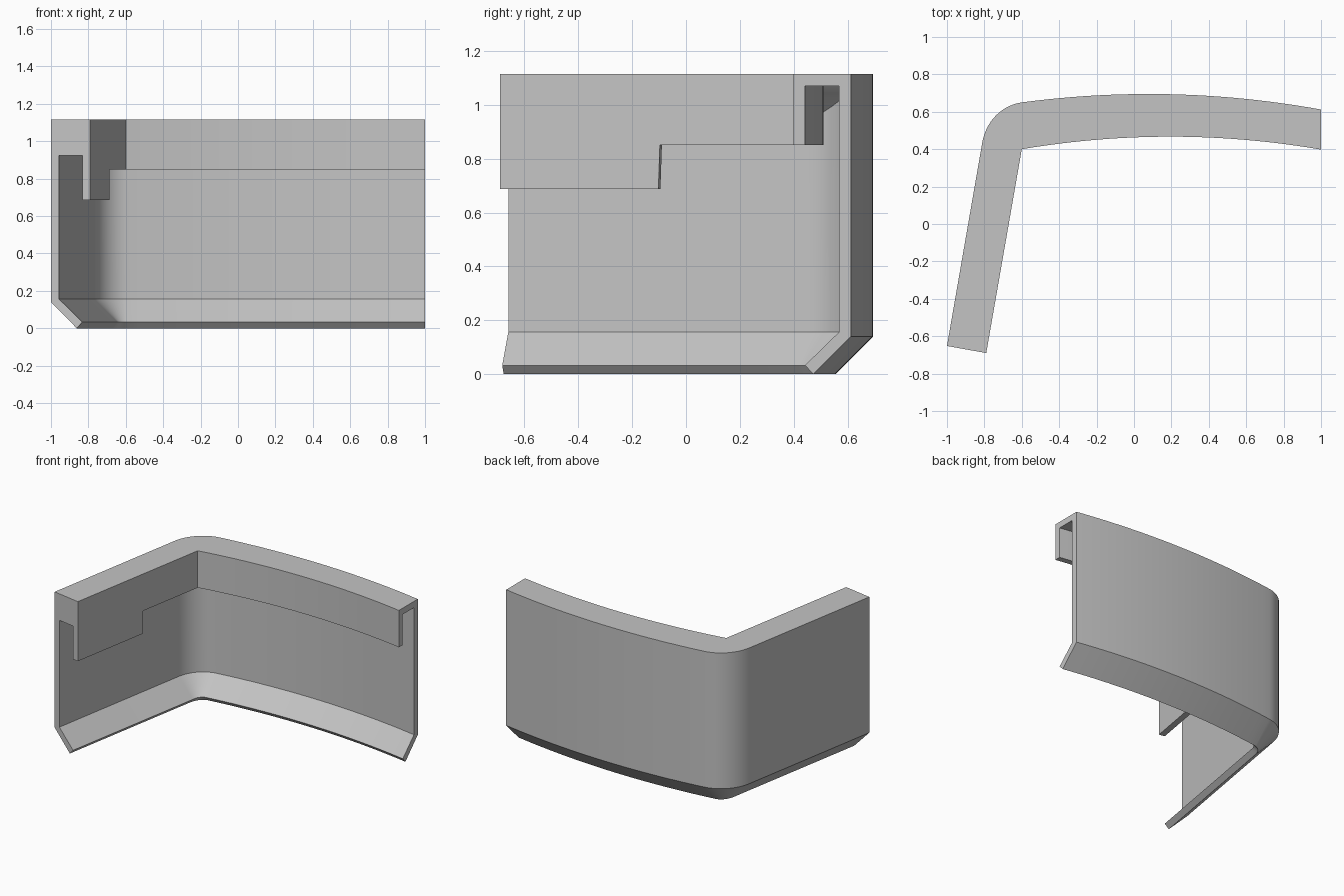
import bpy, bmesh, math
from mathutils import Vector

cube = bpy.data.objects.get("Cube")
if cube:
    bpy.data.objects.remove(cube, do_unlink=True)

TOP, WALL = 1.115, 0.043
LIP_LOW, LIP_HIGH = 0.687, 0.85
CEIL_LOW, CEIL_HIGH = 0.925, 1.07


def arc_y(x, points):
    """Height at x of the circle-like parabola through three points."""
    total = 0
    for i, (xi, yi) in enumerate(points):
        for j, (xj, _) in enumerate(points):
            if i != j:
                yi *= (x - xj) / (xi - xj)
        total += yi
    return total


def section(inner, outer, lip, ceiling):
    """Channel profile with a hanging lip and a turned-in lower edge."""
    inward = (inner - outer).normalized()
    lip_back = inner - inward * WALL
    wall_in = outer + inward * WALL
    profile = [(outer, TOP), (inner, TOP), (inner, lip), (lip_back, lip),
               (lip_back, ceiling), (wall_in, ceiling), (wall_in, 0.157),
               (outer + inward * 0.17, 0.033), (outer + inward * 0.14, 0),
               (outer, 0.14)]
    return [(p.x, p.y, z) for p, z in profile]


inner_end, outer_end = Vector((-0.79, -0.69)), Vector((-1, -0.652))
pivot, bend_start = Vector((-0.6, 0.4)), Vector((-0.811, 0.437))
bend_mid, bend_stop = Vector((-0.778, 0.626)), Vector((-0.6, 0.65))
sections = []

# Straight side arm, with the step in its lip
for t, lip in ((0, LIP_LOW), (0.539, LIP_LOW), (0.544, LIP_HIGH)):
    sections.append(section(inner_end.lerp(pivot, t),
                            outer_end.lerp(bend_start, t), lip, CEIL_LOW))

# Rounded corner, where the ceiling ramps up
STEPS, weight = 14, 0.81
for i in range(STEPS + 1):
    t = i / STEPS
    a, b, c = (1 - t) ** 2, 2 * weight * t * (1 - t), t * t
    outer = (bend_start * a + bend_mid * b + bend_stop * c) / (a + b + c)
    ceiling = CEIL_LOW + (CEIL_HIGH - CEIL_LOW) * t
    sections.append(section(pivot, outer, LIP_HIGH, ceiling))

# Gently bowed back
STEPS = 24
for i in range(1, STEPS + 1):
    x = -0.6 + 1.6 * i / STEPS
    inner = Vector((x, arc_y(x, ((-0.6, 0.4), (0.2, 0.467), (1, 0.398)))))
    outer = Vector((x, arc_y(x, ((-0.6, 0.65), (0.1, 0.695), (1, 0.612)))))
    sections.append(section(inner, outer, LIP_HIGH, CEIL_HIGH))

# Skin the sections into one closed body
bm = bmesh.new()
rings = [[bm.verts.new(co) for co in s] for s in sections]
count = len(rings[0])
for r, s in zip(rings, rings[1:]):
    for k in range(count):
        n = (k + 1) % count
        bm.faces.new((r[k], r[n], s[n], s[k]))
bm.faces.new(rings[0])
bm.faces.new(rings[-1][::-1])
bmesh.ops.remove_doubles(bm, verts=bm.verts, dist=0.0005)
bmesh.ops.recalc_face_normals(bm, faces=bm.faces)
mesh = bpy.data.meshes.new("corner_panel")
bm.to_mesh(mesh)
bm.free()
panel = bpy.data.objects.new("corner_panel", mesh)
bpy.context.collection.objects.link(panel)

# Plain grey material
grey = bpy.data.materials.new("light_grey")
grey.use_nodes = True
colour = (0.55, 0.55, 0.55, 1)
grey.diffuse_color = colour
grey.node_tree.nodes["Principled BSDF"].inputs["Base Color"].default_value = colour
mesh.materials.append(grey)

bpy.ops.object.select_all(action="DESELECT")
panel.select_set(True)
bpy.context.view_layer.objects.active = panel
bpy.ops.object.shade_smooth_by_angle(angle=math.radians(25))
